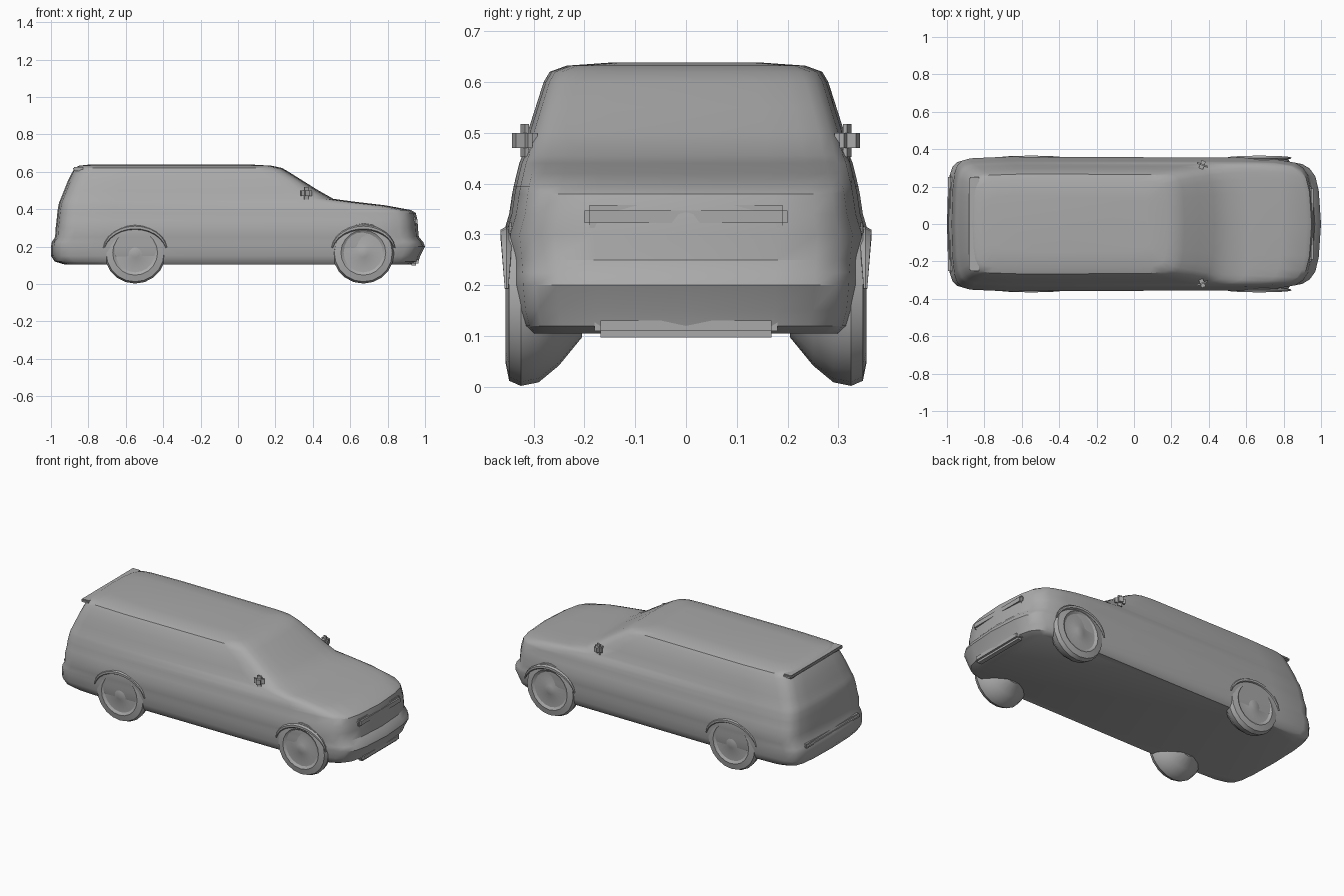
import bpy, bmesh, math
from mathutils import Matrix, Vector

cube = bpy.data.objects.get("Cube")
if cube:
    bpy.data.objects.remove(cube)

grey = bpy.data.materials.new("plain grey")
grey.use_nodes = True
colour = (0.4, 0.4, 0.4, 1)
grey.diffuse_color = colour
grey.node_tree.nodes["Principled BSDF"].inputs["Base Color"].default_value = colour


def finish(name, bm, angle=35):
    """Turn a bmesh into a shaded object."""
    bmesh.ops.recalc_face_normals(bm, faces=bm.faces[:])
    mesh = bpy.data.meshes.new(name)
    bm.to_mesh(mesh)
    bm.free()
    obj = bpy.data.objects.new(name, mesh)
    bpy.context.collection.objects.link(obj)
    mesh.materials.append(grey)
    bpy.ops.object.select_all(action='DESELECT')
    obj.select_set(True)
    bpy.context.view_layer.objects.active = obj
    bpy.ops.object.shade_smooth_by_angle(angle=math.radians(angle))
    return obj


def loft(bm, rings, caps=True):
    """Skin a list of equally long closed rings."""
    loops = [[bm.verts.new(p) for p in ring] for ring in rings]
    n = len(loops[0])
    for a, b in zip(loops, loops[1:]):
        for i in range(n):
            j = (i + 1) % n
            bm.faces.new((a[i], a[j], b[j], b[i]))
    if caps:
        bm.faces.new(loops[0])
        bm.faces.new(loops[-1])


# Rounded plan outline: share of the half width, setback from the end
NOSE = [(0, 0), (.5, .012), (.72, .03), (.84, .06), (.91, .1), (.96, .2), (.985, .38)]
TAIL = [(0, 0), (.5, .005), (.75, .015), (.87, .03), (.94, .055), (.975, .1), (1, .3)]


def outline(z, rear, front, width, bow):
    half = [(front - d * bow, t * width) for t, d in NOSE]
    half += [(rear + d, t * width) for t, d in reversed(TAIL)]
    other = [(x, -y) for x, y in reversed(half[1:-1])]
    return [(x, y, z) for x, y in half + other]


# Body shell: height, rear end, front end, half width, nose rounding
LAYERS = [
    (.105, -.93, .93, .325, 1), (.12, -.98, .965, .338, 1),
    (.15, -1, .975, .347, 1), (.2, -1, 1, .352, 1),
    (.225, -.995, .99, .353, 1), (.25, -.978, .967, .355, 1),
    (.3, -.975, .962, .36, 1), (.34, -.97, .96, .348, 1),
    (.38, -.966, .95, .342, 1), (.395, -.964, .925, .339, .9),
    (.42, -.96, .79, .333, .6), (.44, -.955, .62, .328, .5),
    (.455, -.948, .51, .322, .5), (.5, -.93, .43, .312, .5),
    (.55, -.91, .35, .296, .4), (.6, -.885, .27, .28, .4),
    (.62, -.872, .235, .268, .4), (.632, -.85, .18, .235, .4),
    (.638, -.8, .08, .15, .2),
]
bm = bmesh.new()
loft(bm, [outline(*layer) for layer in LAYERS])
finish("body_shell", bm)

# Wheels: stepped outer face, narrowing toward the inside
WHEEL = [(.205, .07), (.25, .125), (.29, .158), (.325, .165),
         (.348, .155), (.355, .12), (.346, .105), (.346, .04), (.352, .025)]
for end, cx in (("front", .67), ("rear", -.55)):
    for side, s in (("left", 1), ("right", -1)):
        # The front faces -y, so the y side is named by position
        tag = "far" if s > 0 else "near"
        bm = bmesh.new()
        n = 20
        loft(bm, [[(cx + r * math.cos(2 * math.pi * i / n), s * y,
                    .167 + r * math.sin(2 * math.pi * i / n))
                   for i in range(n)] for y, r in WHEEL])
        finish(f"{end}_wheel_{tag}", bm, 30)

        # Arch lip: flattened bow over the wheel
        bm = bmesh.new()
        rings = []
        for k in range(13):
            a = math.radians(10 + 160 * k / 12)
            thick = .012 * math.sin(a) + .002
            rings.append([(cx + (.17 + thick * math.cos(b)) * math.cos(a),
                           s * (.353 + thick * math.sin(b)),
                           .17 + (.132 + thick * math.cos(b)) * math.sin(a))
                          for b in (0, 1.05, 2.09, 3.14, 4.19, 5.24)])
        loft(bm, rings)
        finish(f"{end}_arch_{tag}", bm)


def block(name, size, place, turn=0, bevel=.01):
    """Bevelled box, turned about the upright axis."""
    bm = bmesh.new()
    bmesh.ops.create_cube(bm, size=1)
    bmesh.ops.scale(bm, vec=size, verts=bm.verts)
    bmesh.ops.bevel(bm, geom=bm.edges[:], offset=bevel, segments=2, affect='EDGES')
    bmesh.ops.transform(bm, verts=bm.verts, matrix=Matrix.Translation(Vector(place))
                        @ Matrix.Rotation(turn, 4, 'Z'))
    return finish(name, bm)


# Door mirrors
for tag, s in (("far", 1), ("near", -1)):
    block(f"mirror_{tag}", (.06, .045, .065), (.365, s * .317, .485), -s * .35, .018)

# Roof spoiler and plate recess trim at the back
block("roof_spoiler", (.06, .5, .02), (-.853, 0, .615), 0, .006)
block("rear_bumper_step", (.04, .52, .03), (-.975, 0, .225), 0, .01)

# Front: grille bar and lower bumper lip
block("grille_bar", (.03, .4, .045), (.944, 0, .335), 0, .01)
block("bumper_lip", (.05, .36, .045), (.94, 0, .12), 0, .012)
